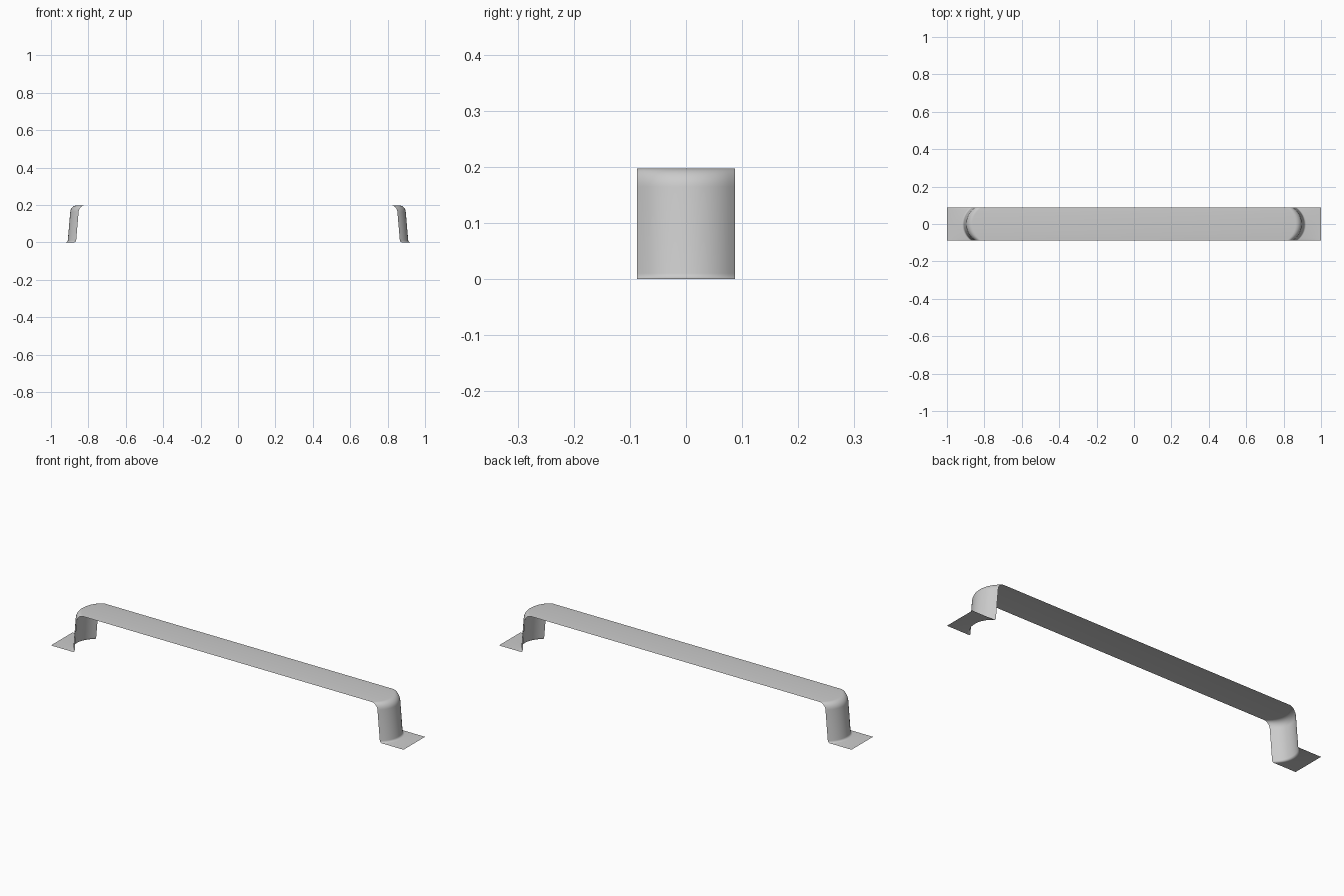
import bpy, bmesh, math

cube = bpy.data.objects.get("Cube")
if cube:
    bpy.data.objects.remove(cube, do_unlink=True)

HALF_WIDTH = 0.087
HEIGHT = 0.197
BOW_RADIUS = 0.107
ROWS = 16

metal = bpy.data.materials.new("grey metal")
metal.use_nodes = True
colour = (0.6, 0.6, 0.6, 1)
metal.diffuse_color = colour
metal.node_tree.nodes["Principled BSDF"].inputs["Base Color"].default_value = colour


def bend(cx, cz, rx, rz, start, end, steps):
    """Points along an elliptical bend, angles in degrees."""
    angles = [math.radians(start + (end - start) * i / steps) for i in range(steps + 1)]
    return [(cx + rx * math.cos(a), cz + rz * math.sin(a)) for a in angles]


# Side profile of one end: flared base, leaning leg, rounded shoulder
profile = bend(0.921, 0.011, 0.011, 0.011, 270, 185, 4)
profile += bend(0.863, 0.16, 0.034, HEIGHT - 0.16, 7, 90, 8)


def section(y):
    """Full strip from the right foot to the left foot at depth y."""
    bow = BOW_RADIUS - math.sqrt(BOW_RADIUS ** 2 - y ** 2)
    left = [(1.0, 0.0)] + [(x - bow, z) for x, z in profile]
    right = [(-x, z) for x, z in left]
    return right + left[::-1]


# Thin strap lofted across its width
bm = bmesh.new()
grid = []
for i in range(ROWS + 1):
    y = HALF_WIDTH * (2 * i / ROWS - 1)
    grid.append([bm.verts.new((x, y, z)) for x, z in section(y)])
for a, b in zip(grid, grid[1:]):
    for j in range(len(a) - 1):
        bm.faces.new((a[j], a[j + 1], b[j + 1], b[j]))

mesh = bpy.data.meshes.new("handle_strap")
bm.normal_update()
bm.to_mesh(mesh)
bm.free()
mesh.materials.append(metal)
strap = bpy.data.objects.new("handle_strap", mesh)
bpy.context.collection.objects.link(strap)

bpy.context.view_layer.objects.active = strap
strap.select_set(True)
bpy.ops.object.shade_smooth_by_angle(angle=math.radians(35))
